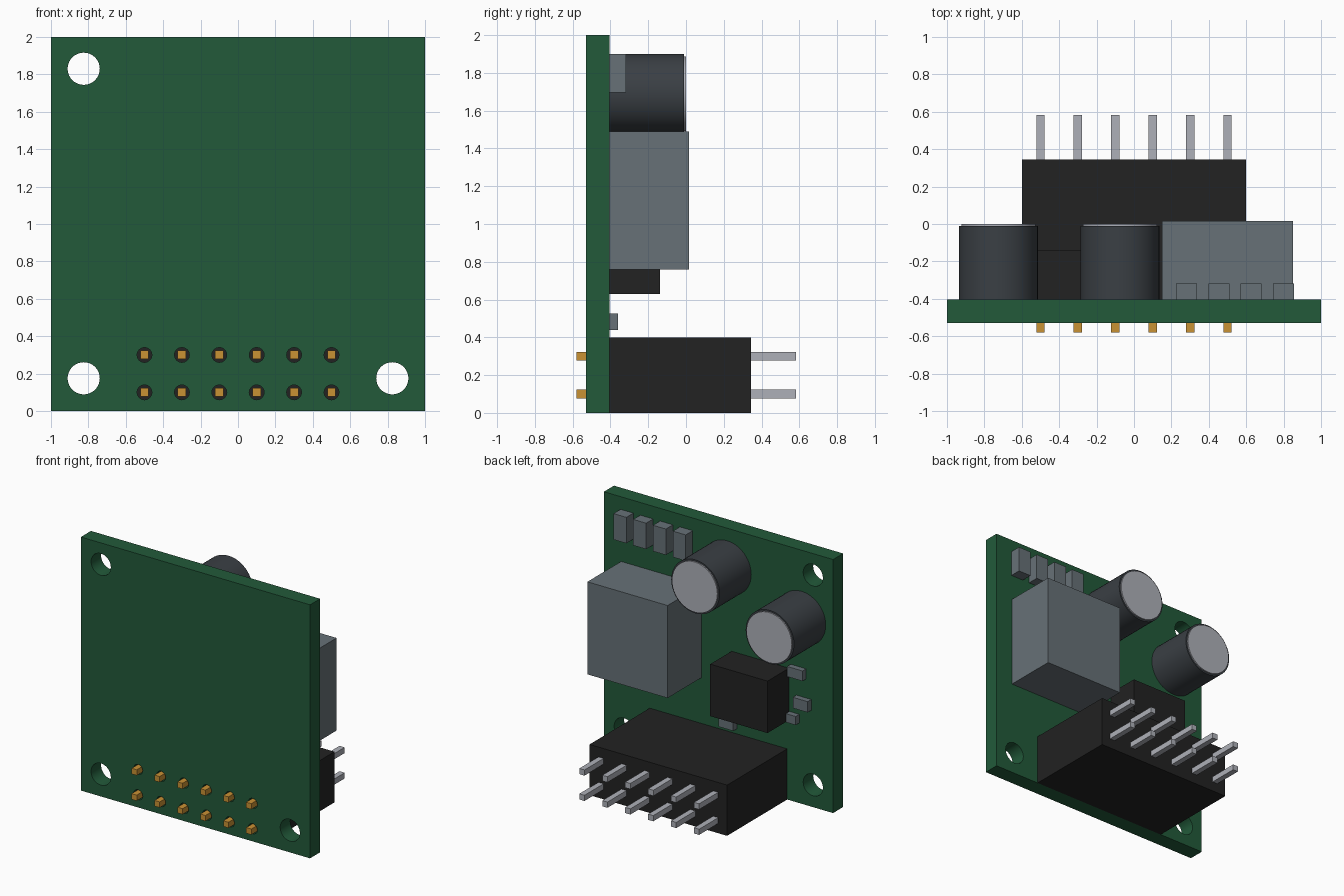
import bpy, bmesh, math
from mathutils import Matrix, Vector

if "Cube" in bpy.data.objects:
    bpy.data.objects.remove(bpy.data.objects["Cube"])


def srgb(*rgb):
    lin = [(c / 255 / 12.92) if c < 11 else ((c / 255 + 0.055) / 1.055) ** 2.4 for c in rgb]
    return (*lin, 1.0)


def material(name, *rgb):
    m = bpy.data.materials.new(name)
    m.use_nodes = True
    m.diffuse_color = srgb(*rgb)
    bsdf = next(n for n in m.node_tree.nodes if n.type == 'BSDF_PRINCIPLED')
    bsdf.inputs["Base Color"].default_value = srgb(*rgb)
    return m


GREEN = material("board green", 34, 90, 58)
BLACK = material("black plastic", 34, 34, 34)
SLATE = material("slate grey", 103, 113, 119)
DARK = material("dark sleeve", 58, 63, 68)
SILVER = material("silver metal", 174, 176, 184)
GOLD = material("gold contact", 202, 146, 52)


def finish(name, bm, mat):
    me = bpy.data.meshes.new(name)
    bmesh.ops.recalc_face_normals(bm, faces=bm.faces)
    bm.to_mesh(me)
    bm.free()
    ob = bpy.data.objects.new(name, me)
    bpy.context.collection.objects.link(ob)
    if mat:
        me.materials.append(mat)
    return ob


def add_box(bm, x, y, z):
    """Box from (min, max) pairs."""
    size = Vector((x[1] - x[0], y[1] - y[0], z[1] - z[0]))
    mid = Vector((sum(x) / 2, sum(y) / 2, sum(z) / 2))
    bmesh.ops.create_cube(bm, size=1, matrix=Matrix.Translation(mid) @ Matrix.Diagonal((*size, 1)))


def add_rod(bm, x, z, r, y, segs):
    """Cylinder lying along y."""
    m = Matrix.Translation((x, sum(y) / 2, z)) @ Matrix.Rotation(math.pi / 2, 4, 'X')
    bmesh.ops.create_cone(bm, cap_ends=True, segments=segs, radius1=r, radius2=r,
                          depth=y[1] - y[0], matrix=m)


def box(name, x, y, z, mat):
    bm = bmesh.new()
    add_box(bm, x, y, z)
    return finish(name, bm, mat)


def rod(name, x, z, r, y, mat, segs=48):
    bm = bmesh.new()
    add_rod(bm, x, z, r, y, segs)
    return smooth(finish(name, bm, mat))


def smooth(ob):
    bpy.ops.object.select_all(action='DESELECT')
    ob.select_set(True)
    bpy.context.view_layer.objects.active = ob
    bpy.ops.object.shade_smooth_by_angle(angle=math.radians(35))
    return ob


FRONT, BACK = -0.53, -0.405          # board faces
PINS = [(x / 10, z) for x in (-5, -3, -1, 1, 3, 5) for z in (0.1, 0.3)]
PIN_HALF = 0.0225

# Circuit board with mounting holes and pin holes
board = box("circuit_board", (-1, 1), (FRONT, BACK), (0, 2), GREEN)
bm = bmesh.new()
for x, z in ((-0.825, 1.83), (-0.825, 0.175), (0.825, 0.175)):
    add_rod(bm, x, z, 0.086, (-0.7, -0.2), 40)
for x, z in PINS:
    add_rod(bm, x, z, 0.04, (-0.7, -0.2), 16)
cutter = finish("hole_cutter", bm, None)
cutter.hide_render = True
mod = board.modifiers.new("holes", 'BOOLEAN')
mod.operation, mod.solver, mod.object = 'DIFFERENCE', 'EXACT', cutter
bpy.context.view_layer.objects.active = board
bpy.ops.object.modifier_apply(modifier=mod.name)
bpy.data.objects.remove(cutter)
smooth(board)

# Pin header: plastic block, silver pins at the back, gold tails at the front
box("header_block", (-0.6, 0.6), (BACK, 0.345), (0, 0.4), BLACK)
for name, y, mat in (("header_pins", (0.34, 0.583), SILVER),
                     ("header_tails", (-0.58, BACK + 0.005), GOLD)):
    bm = bmesh.new()
    for x, z in PINS:
        add_box(bm, (x - PIN_HALF, x + PIN_HALF), y, (z - PIN_HALF, z + PIN_HALF))
    finish(name, bm, mat)

# Capacitors: dark sleeve with a silver end disc
for side, x, z in (("outer", -0.725, 1.465), ("inner", -0.075, 1.69)):
    rod(side + "_capacitor_sleeve", x, z, 0.211, (BACK, -0.01), DARK)
    rod(side + "_capacitor_end", x, z, 0.198, (-0.015, 0.0), SILVER)

# Large component and square chip
box("large_component", (0.15, 0.85), (BACK, 0.015), (0.76, 1.49), SLATE)
box("square_chip", (-0.615, -0.115), (BACK, -0.138), (0.63, 1.04), BLACK)

# Row of upright blocks along the top
for i in range(4):
    x = 0.281 + 0.1727 * i
    box(f"upright_block_{i + 1}", (x - 0.056, x + 0.056), (BACK, -0.317), (1.695, 1.9), SLATE)

# Small surface parts around the square chip
small = [(-0.765, -0.63, 0.995, 1.075), (-0.81, -0.68, 0.76, 0.845),
         (-0.705, -0.62, 0.632, 0.70), (-0.16, -0.03, 0.44, 0.525)]
for i, (x0, x1, z0, z1) in enumerate(small):
    box(f"small_part_{i + 1}", (x0, x1), (BACK, -0.36), (z0, z1), SLATE)
